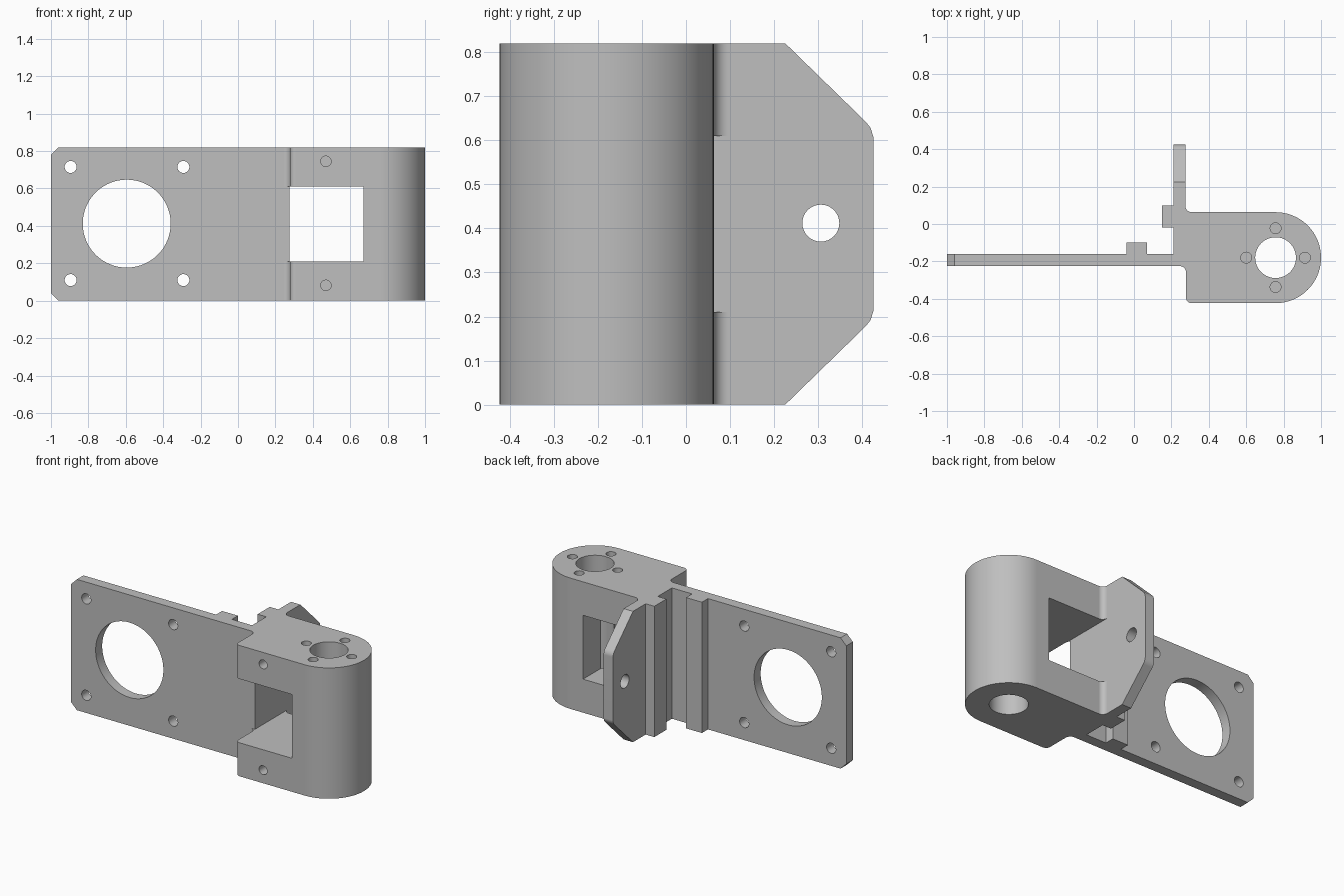
import bpy, bmesh
from math import cos, sin, radians, pi

cube = bpy.data.objects.get("Cube")
if cube:
    bpy.data.objects.remove(cube, do_unlink=True)

H = 0.82           # height of the bracket
MID = H / 2
SHAFT = (0.757, -0.18)

grey = bpy.data.materials.new("Plain grey")
grey.use_nodes = True
COLOUR = (0.52, 0.52, 0.52, 1)
grey.diffuse_color = COLOUR
grey.node_tree.nodes["Principled BSDF"].inputs["Base Color"].default_value = COLOUR


def arc(cx, cy, r, start, end, n):
    steps = [radians(start + (end - start) * i / n) for i in range(n + 1)]
    return [(cx + r * cos(a), cy + r * sin(a)) for a in steps]


def prism(name, points, axis, lo, hi):
    """Extrude a flat outline along an axis."""
    place = {"x": lambda a, b, t: (t, a, b),
             "y": lambda a, b, t: (a, t, b),
             "z": lambda a, b, t: (a, b, t)}[axis]
    bm = bmesh.new()
    rings = [[bm.verts.new(place(a, b, t)) for a, b in points] for t in (lo, hi)]
    for ring in rings:
        bm.faces.new(ring)
    n = len(points)
    for i in range(n):
        j = (i + 1) % n
        bm.faces.new((rings[0][i], rings[0][j], rings[1][j], rings[1][i]))
    bmesh.ops.recalc_face_normals(bm, faces=bm.faces)
    mesh = bpy.data.meshes.new(name)
    bm.to_mesh(mesh)
    bm.free()
    mesh.materials.append(grey)
    obj = bpy.data.objects.new(name, mesh)
    bpy.context.collection.objects.link(obj)
    return obj


cutters = []


def cut(name, points, axis, lo, hi):
    obj = prism(name, points, axis, lo, hi)
    obj.hide_render = True
    cutters.append(obj)


def hole(name, a, b, r, axis, lo, hi, n=32):
    cut(name, arc(a, b, r, 0, 360 - 360 / n, n - 1), axis, lo, hi)


def box(a0, a1, b0, b1):
    return [(a0, b0), (a1, b0), (a1, b1), (a0, b1)]


# Bracket body: motor plate, rounded block, fin and ribs in one outline
outline = [(-1, -0.225)]
outline += arc(0.245, -0.258, 0.033, 90, 0, 8)
outline += arc(0.308, -0.393, 0.03, 180, 270, 8)
outline += arc(*SHAFT, 0.243, -90, 90, 48)
outline += arc(0.308, 0.096, 0.033, 270, 180, 8)
outline += [(0.275, 0.425), (0.21, 0.425), (0.21, 0.10), (0.15, 0.10),
            (0.15, -0.02), (0.21, -0.02), (0.21, -0.16), (0.07, -0.16),
            (0.07, -0.10), (-0.04, -0.10), (-0.04, -0.16), (-1, -0.16)]
body = prism("bracket_body", outline, "z", 0, H)

# Window through the block, and the front fillet cleared beside it
cut("window_cutter", box(0.275, 0.67, 0.21, 0.61), "y", -0.5, 0.12)
cut("fillet_cutter", box(0.235, 0.3, 0.21, 0.61), "y", -0.5, -0.225)

# Shaft bore and its ring of blind screw holes
hole("shaft_bore", *SHAFT, 0.109, "z", -0.1, H + 0.1, 64)
for i in range(4):
    a = i * pi / 2
    hole("top_screw_hole", SHAFT[0] + 0.157 * cos(a), SHAFT[1] + 0.157 * sin(a),
         0.029, "z", H - 0.12, H + 0.1)

# Large opening and screw holes in the motor plate
hole("plate_opening", -0.595, 0.412, 0.235, "y", -0.3, 0, 96)
for x in (-0.895, -0.292):
    for z in (0.11, 0.715):
        hole("plate_screw_hole", x, z, 0.032, "y", -0.3, 0)

# Blind screw holes in the front of the block
for z in (0.082, 0.745):
    hole("front_screw_hole", 0.47, z, 0.028, "y", -0.5, -0.27)

# Hole in the fin
hole("fin_hole", 0.306, 0.412, 0.042, "x", 0.1, 0.4)

# Chamfered corners of the fin and of the plate, mirrored top to bottom
fin_corner = [(0.215, 0.83), (0.408, 0.642), (0.419, 0.628), (0.426, 0.605),
              (0.5, 0.605), (0.5, 0.83)]
plate_corner = [(-1.05, 0.73), (-0.91, 0.87), (-1.05, 0.87)]
for flip in (False, True):
    def side(points):
        return [(a, H - b) if flip else (a, b) for a, b in points]
    cut("fin_corner_cutter", side(fin_corner), "x", 0.1, 0.4)
    cut("plate_corner_cutter", side(plate_corner), "y", -0.3, 0)

# Apply the cuts
bpy.ops.object.select_all(action="DESELECT")
body.select_set(True)
bpy.context.view_layer.objects.active = body
for cutter in cutters:
    mod = body.modifiers.new(cutter.name, "BOOLEAN")
    mod.operation = "DIFFERENCE"
    mod.solver = "EXACT"
    mod.object = cutter
    bpy.ops.object.modifier_apply(modifier=mod.name)
    bpy.data.objects.remove(cutter, do_unlink=True)

# Smooth curves, crisp edges, flat faces kept flat
bpy.ops.object.shade_smooth_by_angle(angle=radians(30))
normals = body.modifiers.new("Flat faces", "WEIGHTED_NORMAL")
normals.keep_sharp = True
